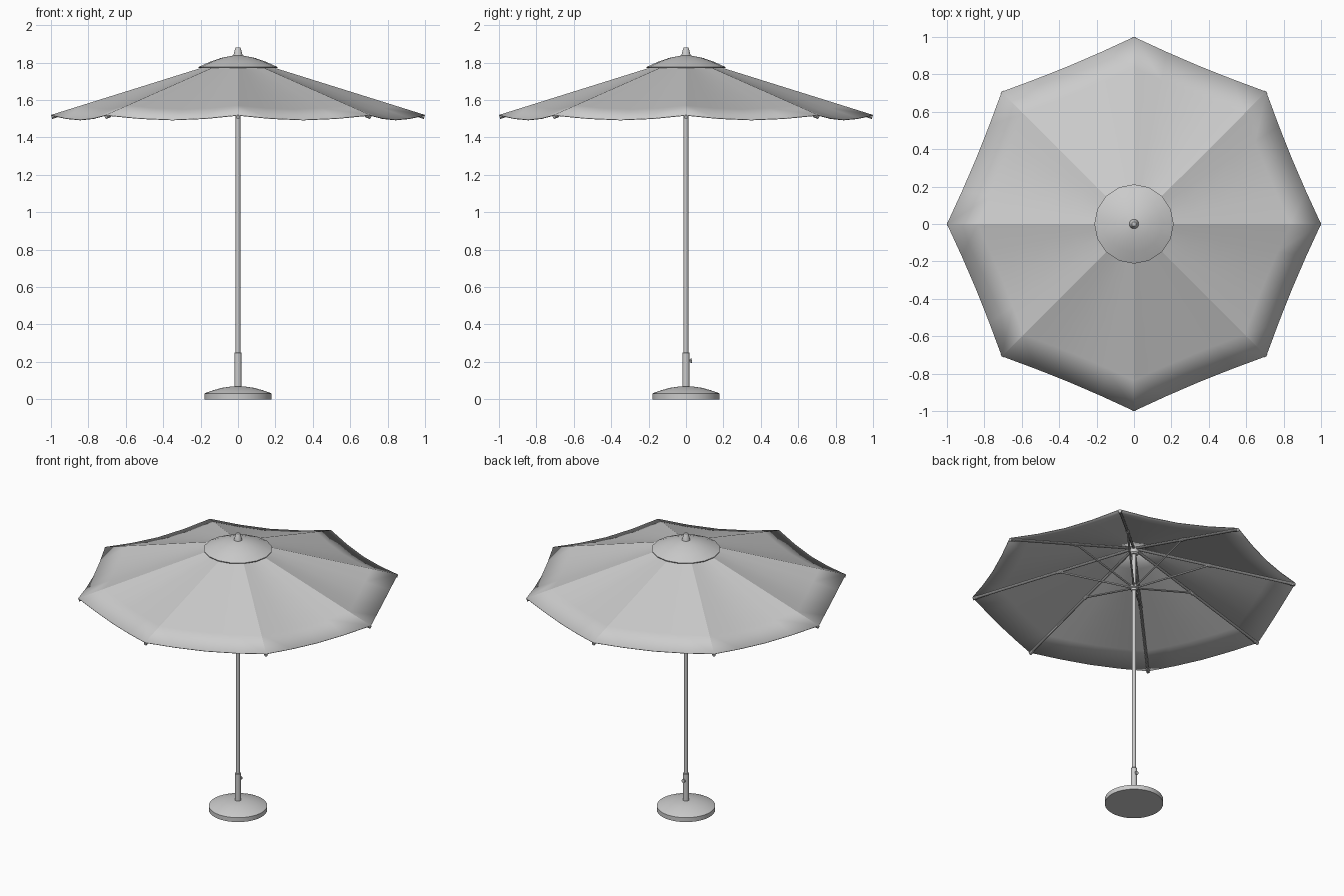
import bpy, bmesh
from math import sin, cos, pi, radians
from mathutils import Vector

if "Cube" in bpy.data.objects:
    bpy.data.objects.remove(bpy.data.objects["Cube"])

RIBS = 8


def finish(name, bm, angle=30):
    bmesh.ops.recalc_face_normals(bm, faces=bm.faces)
    me = bpy.data.meshes.new(name)
    bm.to_mesh(me)
    bm.free()
    ob = bpy.data.objects.new(name, me)
    bpy.context.collection.objects.link(ob)
    bpy.ops.object.select_all(action='DESELECT')
    ob.select_set(True)
    bpy.context.view_layer.objects.active = ob
    bpy.ops.object.shade_smooth_by_angle(angle=radians(angle))
    return ob


def lathe(name, profile, n=32, angle=30):
    """Revolve (radius, z) points around the z axis; end rings are capped."""
    bm = bmesh.new()
    rings = [[bm.verts.new((r * cos(2 * pi * i / n), r * sin(2 * pi * i / n), z))
              for i in range(n)] for r, z in profile]
    for a, b in zip(rings, rings[1:]):
        for i in range(n):
            j = (i + 1) % n
            bm.faces.new((a[i], a[j], b[j], b[i]))
    bm.faces.new(rings[0])
    bm.faces.new(rings[-1])
    return finish(name, bm, angle)


def rod(bm, p, q, r, n=10):
    """Add a cylinder between two points."""
    p, q = Vector(p), Vector(q)
    d = q - p
    mat = d.to_track_quat('Z', 'Y').to_matrix().to_4x4()
    mat.translation = (p + q) / 2
    bmesh.ops.create_cone(bm, cap_ends=True, segments=n, radius1=r, radius2=r,
                          depth=d.length, matrix=mat)


def radial_rods(name, start, end, r):
    """Repeat a rod, given as (radius, z) ends, once for every rib."""
    bm = bmesh.new()
    for k in range(RIBS):
        a = 2 * pi * k / RIBS
        rod(bm, *[(s * cos(a), s * sin(a), z) for s, z in (start, end)], r)
    return finish(name, bm)


# weighted base, sleeve and pole
lathe("base", [(0.18, 0), (0.18, 0.03), (0.172, 0.034), (0.13, 0.049),
               (0.085, 0.061), (0.045, 0.067), (0.015, 0.068)], 40)
lathe("base_sleeve", [(0.019, 0.06), (0.019, 0.248), (0.016, 0.251)], 24)
lathe("pole", [(0.0125, 0.05), (0.0125, 1.84)], 20)

# clamp screw on the sleeve
bm = bmesh.new()
rod(bm, (0, 0.012, 0.207), (0, 0.026, 0.207), 0.005)
rod(bm, (0, 0.023, 0.207), (0, 0.031, 0.207), 0.012, 12)
finish("clamp_knob", bm)

# canopy: eight panels whose outer edges sag between the ribs
SEG, ROWS = 4, 6
rim = []
for k in range(RIBS):
    a, b = [Vector((cos(t), sin(t), 1.52)) for t in (2 * pi * k / RIBS, 2 * pi * (k + 1) / RIBS)]
    for s in range(SEG):
        sag = sin(pi * s / SEG)
        p = a.lerp(b, s / SEG)
        rim.append(Vector((p.x * (1 - 0.011 * sag), p.y * (1 - 0.011 * sag), p.z - 0.025 * sag)))
bm = bmesh.new()
top = Vector((0, 0, 1.833))
rings = [[bm.verts.new(top.lerp(p, 0.02 + 0.98 * j / ROWS)) for p in rim] for j in range(ROWS + 1)]
for a, b in zip(rings, rings[1:]):
    for i in range(len(rim)):
        j = (i + 1) % len(rim)
        bm.faces.new((a[i], b[i], b[j], a[j]))
canopy = finish("canopy", bm, 14)
mod = canopy.modifiers.new("cloth_thickness", 'SOLIDIFY')
mod.thickness = 0.004
mod.offset = -1

# vent cap and finial
lathe("vent_cap", [(0.013, 1.826), (0.21, 1.77), (0.212, 1.776), (0.15, 1.804),
                   (0.09, 1.825), (0.03, 1.837), (0.013, 1.838)], 16, 30)
lathe("finial", [(0.026, 1.833), (0.024, 1.842), (0.015, 1.876), (0.012, 1.88)], 20)

# ribs, their end caps, and the struts that prop them
radial_rods("ribs", (0.02, 1.809), (0.99, 1.511), 0.008)
radial_rods("rib_end_caps", (0.968, 1.518), (0.997, 1.509), 0.011)
radial_rods("struts", (0.02, 1.54), (0.46, 1.672), 0.006)
radial_rods("strut_joints", (0.445, 1.677), (0.475, 1.668), 0.011)

# upper hub and sliding runner
lathe("top_hub", [(0.022, 1.77), (0.03, 1.778), (0.03, 1.812), (0.022, 1.818)], 20)
lathe("runner", [(0.018, 1.515), (0.02, 1.528), (0.028, 1.532), (0.028, 1.55),
                 (0.02, 1.555)], 20)
